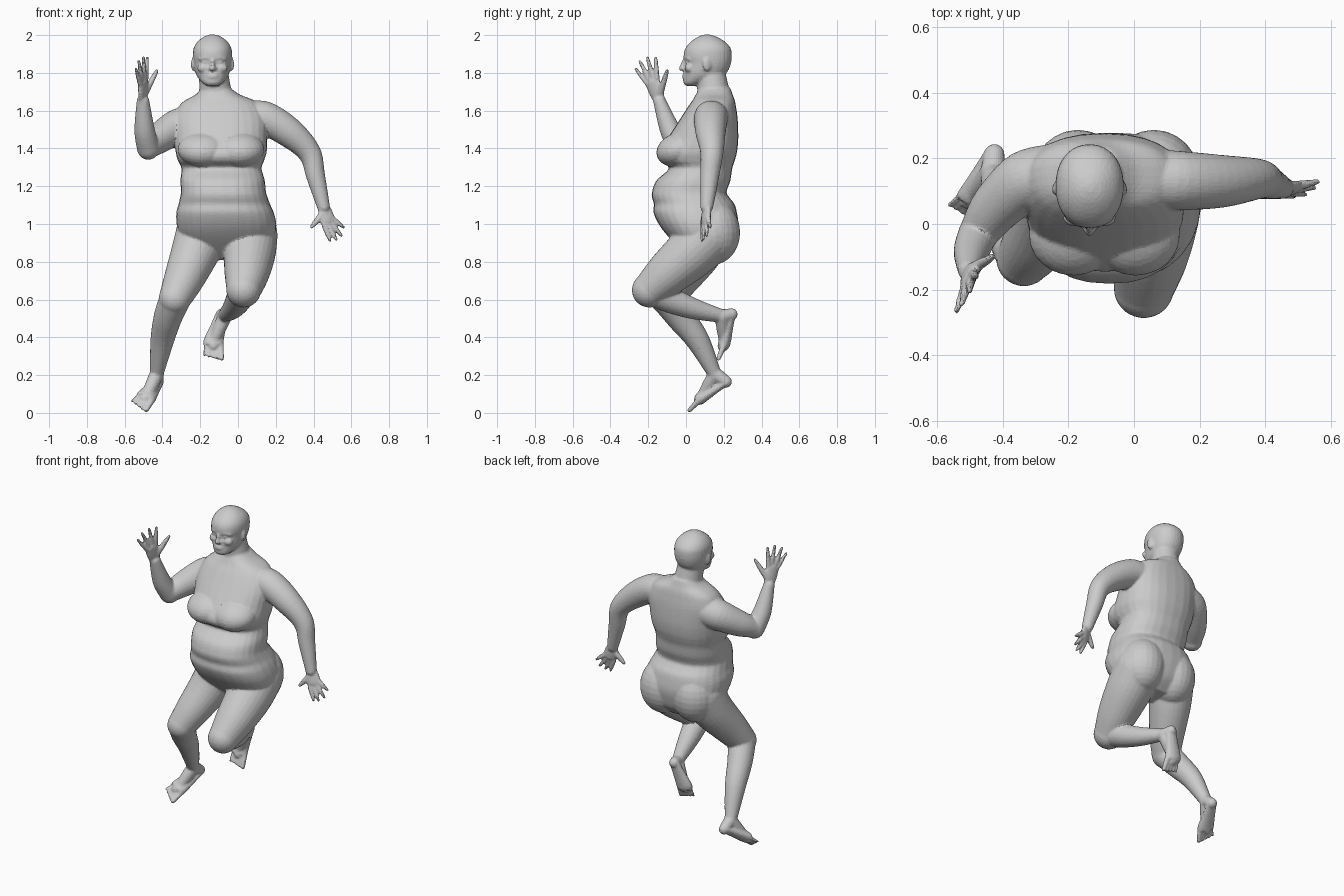
import bpy, bmesh, math
from mathutils import Vector as V, Matrix

bm = bmesh.new()
N = 28


def spline(keys, steps=5):
    """Catmull-Rom through a list of tuples of vectors."""
    out = []
    for i in range(len(keys) - 1):
        quad = [keys[max(i - 1, 0)], keys[i], keys[i + 1], keys[min(i + 2, len(keys) - 1)]]
        for s in range(steps):
            t = s / steps
            out.append([0.5 * (2 * b + (c - a) * t + (2 * a - 5 * b + 4 * c - d) * t * t
                               + (3 * b - a - 3 * c + d) * t ** 3) for a, b, c, d in zip(*quad)])
    return out + [list(keys[-1])]


def loft(sections, power=2.0):
    """Skin closed cross-sections given as (centre, half-axis u, half-axis v)."""
    def p(a):
        return math.copysign(abs(a) ** (2 / power), a)
    rings = []
    for c, u, v in spline(sections):
        rings.append([bm.verts.new(c + u * p(math.cos(2 * math.pi * k / N)) + v * p(math.sin(2 * math.pi * k / N)))
                      for k in range(N)])
    for a, b in zip(rings, rings[1:]):
        for k in range(N):
            j = (k + 1) % N
            bm.faces.new((a[k], a[j], b[j], b[k]))
    bm.faces.new(rings[0][::-1])
    bm.faces.new(rings[-1])


def ball(c, r, rot=None):
    m = Matrix.Translation(c) @ (rot or Matrix()) @ Matrix.Diagonal((*r, 1))
    bmesh.ops.create_uvsphere(bm, u_segments=24, v_segments=14, radius=1, matrix=m)


def tube(pts, wide=None, flat=1.0):
    """Limb through (x, y, z, radius) points with rounded ends."""
    P = [V(p[:3]) for p in pts]
    wide = V(wide) if wide else (P[-1] - P[0]).orthogonal()
    sec = []
    for i, c in enumerate(P):
        t = (P[min(i + 1, len(P) - 1)] - P[max(i - 1, 0)]).normalized()
        u = (wide - t * wide.dot(t)).normalized()
        sec.append((c, u * pts[i][3], t.cross(u) * pts[i][3] * flat))
    loft(sec)
    for p in (pts[0], pts[-1]):
        ball(p[:3], [p[3] * flat] * 3)


def stack(rows, power):
    """Horizontal slices (z, x0, x1, y0, y1)."""
    loft([(V(((a + b) / 2, (c + d) / 2, z)), V(((b - a) / 2, 0, 0)), V((0, (d - c) / 2, 0)))
          for z, a, b, c, d in rows], power)


def hand(wrist, knuckle, tips, thumb):
    w, k = V(wrist), V(knuckle)
    side = (V(tips[0]) - V(tips[3])).normalized()
    tube([(*w, .034), (*w.lerp(k, .5), .043), (*k, .043)], side, .45)
    for i, t in enumerate(tips):
        b = k + side * (1.5 - i) * .021
        tube([(*b, .015), (*b.lerp(V(t), .5), .0132), (*t, .0092)])
    b = w.lerp(k, .3) + side * .018
    tube([(*b, .019), (*b.lerp(V(thumb), .55), .016), (*thumb, .011)])


def foot(ankle, heel, ball_pt, big, small):
    a, h, m = V(ankle), V(heel), V(ball_pt)
    side = (V(big) - V(small)).normalized()
    tube([(*h, .034), (*h.lerp(m, .5), .043), (*m, .054), (*m.lerp((V(big) + V(small)) / 2, .25), .052)], side, .6)
    tube([(*a, .038), (*a.lerp(m, .45), .036), (*m, .03)])
    tube([(*a, .038), (*h, .032)])
    for i in range(5):
        t = V(big).lerp(V(small), i / 4)
        r = .017 - .0017 * i
        tube([(*(m + side * (.038 - .019 * i)), r), (*t, r * .75)])


# Torso with bust crease, belly rolls and hips
stack([(1.72, -.19, -.04, .07, .235), (1.685, -.225, .01, .052, .247), (1.655, -.28, .085, .035, .258),
       (1.62, -.315, .125, .01, .265), (1.55, -.34, .155, -.035, .274), (1.45, -.335, .155, -.10, .277),
       (1.38, -.33, .152, -.143, .27), (1.335, -.318, .138, -.135, .258), (1.295, -.30, .125, -.09, .245),
       (1.23, -.305, .142, -.157, .235), (1.17, -.302, .148, -.18, .215), (1.14, -.307, .157, -.18, .23),
       (1.105, -.315, .17, -.17, .257), (1.06, -.327, .19, -.172, .27), (1.0, -.325, .203, -.145, .278),
       (.94, -.31, .198, -.10, .27), (.87, -.27, .175, -.03, .245), (.81, -.2, .1, .04, .18)], 2.35)
# Breasts and buttocks
for s in (-1, 1):
    ball((-.09 + s * .095, -.035, 1.395), (.135, .125, .09), Matrix.Rotation(.3, 4, 'X'))
    ball((-.055 + s * .115, .145, .955), (.14, .142, .17))

# Neck and head
tube([(-.115, .15, 1.63, .105), (-.12, .145, 1.70, .086), (-.13, .13, 1.80, .078)])
stack([(z, -.135 - r, -.135 + r, a, b) for z, r, a, b in
       [(1.731, .03, .0, .06), (1.748, .055, -.014, .10), (1.78, .081, -.014, .19), (1.81, .092, -.012, .222),
        (1.85, .1, -.005, .238), (1.89, .104, -.013, .243), (1.93, .1, -.004, .237), (1.965, .08, .025, .207),
        (1.992, .045, .065, .16), (2.003, .012, .1, .125)]], 2.15)
# Nose, lips, brow, eyes, cheeks and ears
tube([(-.135, -.008, 1.868, .01), (-.135, -.02, 1.838, .012), (-.135, -.025, 1.824, .014)])
for z in (1.777, 1.787):
    ball((-.135, -.01, z), (.028, .011, .007))
for s in (-1, 1):
    x = -.135
    tube([(x + s * .012, -.003, 1.877, .009), (x + s * .04, .002, 1.88, .009), (x + s * .068, .018, 1.872, .008)])
    ball((x + s * .037, .006, 1.857), (.016, .01, .008))
    ball((x + s * .013, -.013, 1.822), (.011, .011, .009))
    ball((x + s * .045, .018, 1.825), (.036, .026, .026))
    ball((x + s * .102, .112, 1.845), (.011, .024, .036), Matrix.Rotation(s * .3, 4, 'Z'))

# Lowered arm
tube([(.03, .14, 1.56, .09), (.14, .132, 1.56, .09), (.27, .13, 1.485, .08), (.38, .137, 1.375, .061),
      (.412, .125, 1.25, .05), (.453, .11, 1.09, .034)])
hand((.453, .11, 1.09), (.477, .105, 1.012),
     [(.487, .085, .912), (.52, .09, .918), (.548, .11, .938), (.558, .128, .983)], (.39, .083, .985))

# Raised arm
tube([(-.22, .15, 1.54, .098), (-.33, .13, 1.51, .093), (-.42, .05, 1.45, .078), (-.475, -.03, 1.405, .06)])
tube([(-.475, -.03, 1.4, .06), (-.495, -.085, 1.5, .054), (-.503, -.14, 1.65, .034)])
hand((-.503, -.14, 1.65), (-.503, -.178, 1.755),
     [(-.48, -.16, 1.88), (-.50, -.205, 1.882), (-.525, -.245, 1.862), (-.54, -.265, 1.82)], (-.43, -.10, 1.81))

# Standing leg
tube([(-.19, .11, .95, .14), (-.235, .05, .83, .125), (-.295, -.05, .69, .103), (-.335, -.105, .605, .085)])
tube([(-.335, -.1, .6, .083), (-.373, -.025, .5, .075), (-.402, .065, .38, .062), (-.43, .15, .21, .037)])
foot((-.43, .155, .205), (-.425, .212, .165), (-.485, .085, .085), (-.485, .018, .014), (-.562, .058, .062))

# Lifted leg
tube([(.06, .12, .94, .15), (.06, .02, .84, .138), (.046, -.1, .735, .118), (.03, -.195, .65, .092)])
tube([(.025, -.18, .645, .078), (0, -.07, .592, .068), (-.03, .045, .55, .055), (-.07, .18, .515, .037)])
foot((-.07, .19, .51), (-.085, .242, .522), (-.13, .205, .375), (-.085, .172, .287), (-.178, .175, .305))

# Fuse the parts into one continuous faceted skin
bmesh.ops.recalc_face_normals(bm, faces=bm.faces)
mesh = bpy.data.meshes.new("body")
bm.to_mesh(mesh)
bm.free()
body = bpy.data.objects.new("body", mesh)
bpy.context.collection.objects.link(body)
rem = body.modifiers.new("fuse", 'REMESH')
rem.mode, rem.voxel_size = 'VOXEL', .0065
soft = body.modifiers.new("soften", 'SMOOTH')
soft.factor, soft.iterations = .5, 8
dec = body.modifiers.new("facets", 'DECIMATE')
dec.ratio = .15
